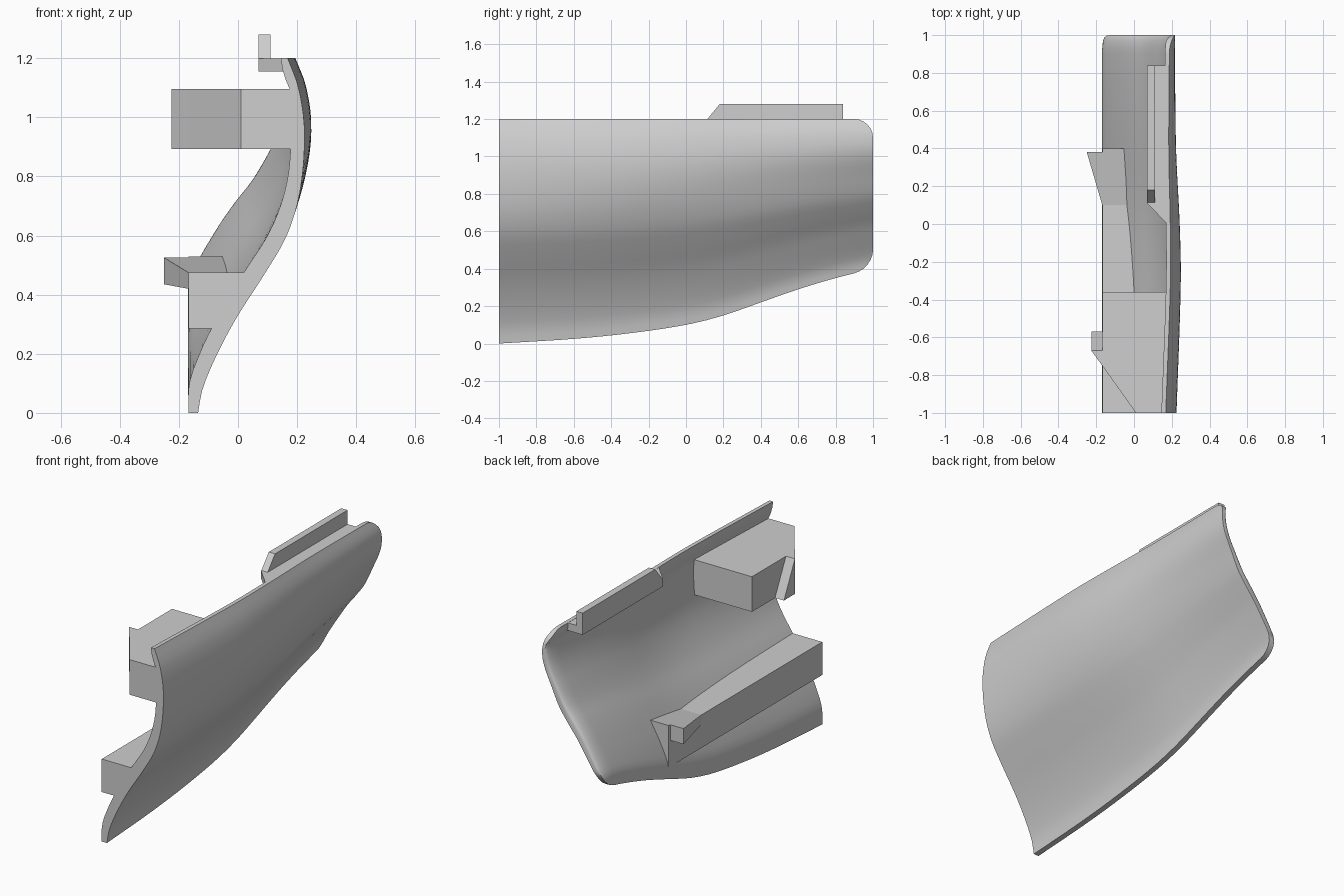
import bpy, bmesh, math

cube = bpy.data.objects.get("Cube")
if cube:
    bpy.data.objects.remove(cube)

gray = bpy.data.materials.new("light gray")
gray.use_nodes = True
COLOUR = (0.62, 0.62, 0.62, 1)
gray.diffuse_color = COLOUR
gray.node_tree.nodes["Principled BSDF"].inputs["Base Color"].default_value = COLOUR


def curve(points, u):
    """Smooth interpolation through (u, value) points."""
    n = len(points)
    i = max(0, min(n - 2, sum(p[0] <= u for p in points) - 1))
    slope = lambda k: ((points[min(k + 1, n - 1)][1] - points[max(k - 1, 0)][1]) /
                       (points[min(k + 1, n - 1)][0] - points[max(k - 1, 0)][0]))
    (a, va), (b, vb) = points[i], points[i + 1]
    h = b - a
    s = max(0, min(1, (u - a) / h))
    return (va * (1 + 2 * s) * (1 - s) ** 2 + vb * s * s * (3 - 2 * s)
            + h * s * (1 - s) * ((1 - s) * slope(i) - s * slope(i + 1)))


def loft(name, rings, smooth=False):
    """Closed solid from a row of matching cross-sections."""
    bm = bmesh.new()
    rows = [[bm.verts.new(p) for p in ring] for ring in rings]
    n = len(rows[0])
    for a, b in zip(rows, rows[1:]):
        for i in range(n):
            j = (i + 1) % n
            bm.faces.new((a[i], a[j], b[j], b[i]))
    bm.faces.new(rows[0])
    bm.faces.new(rows[-1])
    bmesh.ops.recalc_face_normals(bm, faces=bm.faces)
    mesh = bpy.data.meshes.new(name)
    bm.to_mesh(mesh)
    bm.free()
    mesh.materials.append(gray)
    obj = bpy.data.objects.new(name, mesh)
    bpy.context.collection.objects.link(obj)
    if smooth:
        bpy.ops.object.select_all(action='DESELECT')
        obj.select_set(True)
        bpy.context.view_layer.objects.active = obj
        bpy.ops.object.shade_smooth_by_angle(angle=math.radians(35))
    return obj


def prism(name, outline, z0, z1):
    """Upright solid from a plan outline."""
    return loft(name, [[(x, y, z) for x, y in outline] for z in (z0, z1)])


# Shell profile: height along the section, then sideways position
TOP = 1.2
OUTER = [(0, -.135), (.08, -.12), (.2, -.07), (.33, 0), (.47, .09), (.6, .165),
         (.75, .21), (.95, .225), (1.1, .205), (1.2, .168)]
INNER = [(0, -.168), (.1, -.165), (.2, -.13), (.285, -.09), (.475, .02), (.6, .1),
         (.72, .15), (.85, .175), (1.09, .178), (1.14, .155), (1.2, .145)]
BOTTOM = [(-1, 0), (-.6, .025), (-.3, .055), (0, .1), (.2, .15), (.4, .22),
          (.6, .29), (.8, .35), (1, .4)]
# Sideways shifts along the length, and their weights up the section
WAIST = [(-1, 0), (-.3, 0), (0, -.01), (.4, -.035), (1, -.06)]
WAIST_WEIGHT = [(0, 0), (.2, .1), (.35, .5), (.6, 1), (.8, .5), (1, 0)]
RIM = [(-1, 0), (-.3, .025), (0, .024), (.4, .016), (1, .02)]
RIM_WEIGHT = [(0, 0), (.5, 0), (.75, .85), (1, 1)]


def shell_x(profile, y, z):
    base = curve(BOTTOM, y)
    t = (z - base) / (TOP - base)
    return (curve(profile, t * TOP) + curve(WAIST, y) * curve(WAIST_WEIGHT, t)
            + curve(RIM, y) * curve(RIM_WEIGHT, t))


def middle(y, z):
    return (shell_x(OUTER, y, z) + shell_x(INNER, y, z)) / 2


# Curved shell with rounded rear corners and a thinner rear edge
RADIUS, STEPS = .1, 32
rows_y = [-1 + 1.9 * i / 24 for i in range(25)]
rows_y += [.9 + RADIUS * math.sin(math.pi / 2 * i / 6) for i in range(1, 7)]
rings = []
for y in rows_y:
    d = max(0, y - .9)
    inset = RADIUS - math.sqrt(max(0, RADIUS ** 2 - d * d))
    low, high = curve(BOTTOM, y) + inset, TOP - inset
    zs = [low + (high - low) * k / STEPS for k in range(STEPS + 1)]
    thin = .5 * inset / RADIUS
    outer = [(shell_x(OUTER, y, z), y, z) for z in zs]
    inner = [(shell_x(INNER, y, z) * (1 - thin) + p[0] * thin, y, z)
             for z, p in zip(zs, outer)]
    rings.append(outer + inner[::-1])
loft("curved_shell", rings, True)

# Lower shelf, running along the inside of the shell
rings = []
for i in range(15):
    y = -1 + 1.4 * i / 14
    top = .475 + .05 * max(0, y - .1) / .28
    rings.append([(-.168, y, .285), (middle(y, .285), y, .285),
                  (middle(y, top), y, top), (-.168, y, top)])
loft("lower_shelf", rings)

# Flared catch at the rear of the shelf
loft("shelf_catch", [
    [(x, y, z) for x, z in ((left, low), (-.12, low), (-.12, high), (left, high))]
    for y, left, low, high in ((.1, -.168, .42, .475), (.38, -.25, .435, .525))])

# Upper block with an oblique front
prism("upper_block", [(.01, -1), (.195, -1), (.21, -.36), (-.168, -.36),
                      (-.168, -.75)], .893, 1.095)

# Sloping hook that continues the block's oblique front
loft("block_hook", [[(x, front, .893), (x, -.57, .893), (x, -.67, 1.095), (x, front, 1.095)]
                    for x, front in ((-.225, -.672), (-.168, -.75))])

# Top rail: flat ledge and a raised lip with a slanted front
prism("rail_ledge", [(.175, 0), (.175, .84), (.07, .84), (.07, .11)], 1.155, 1.199)
loft("rail_lip", [[(x, .11, 1.195), (x, .84, 1.195), (x, .84, 1.28), (x, .18, 1.28)]
                  for x in (.07, .11)])
